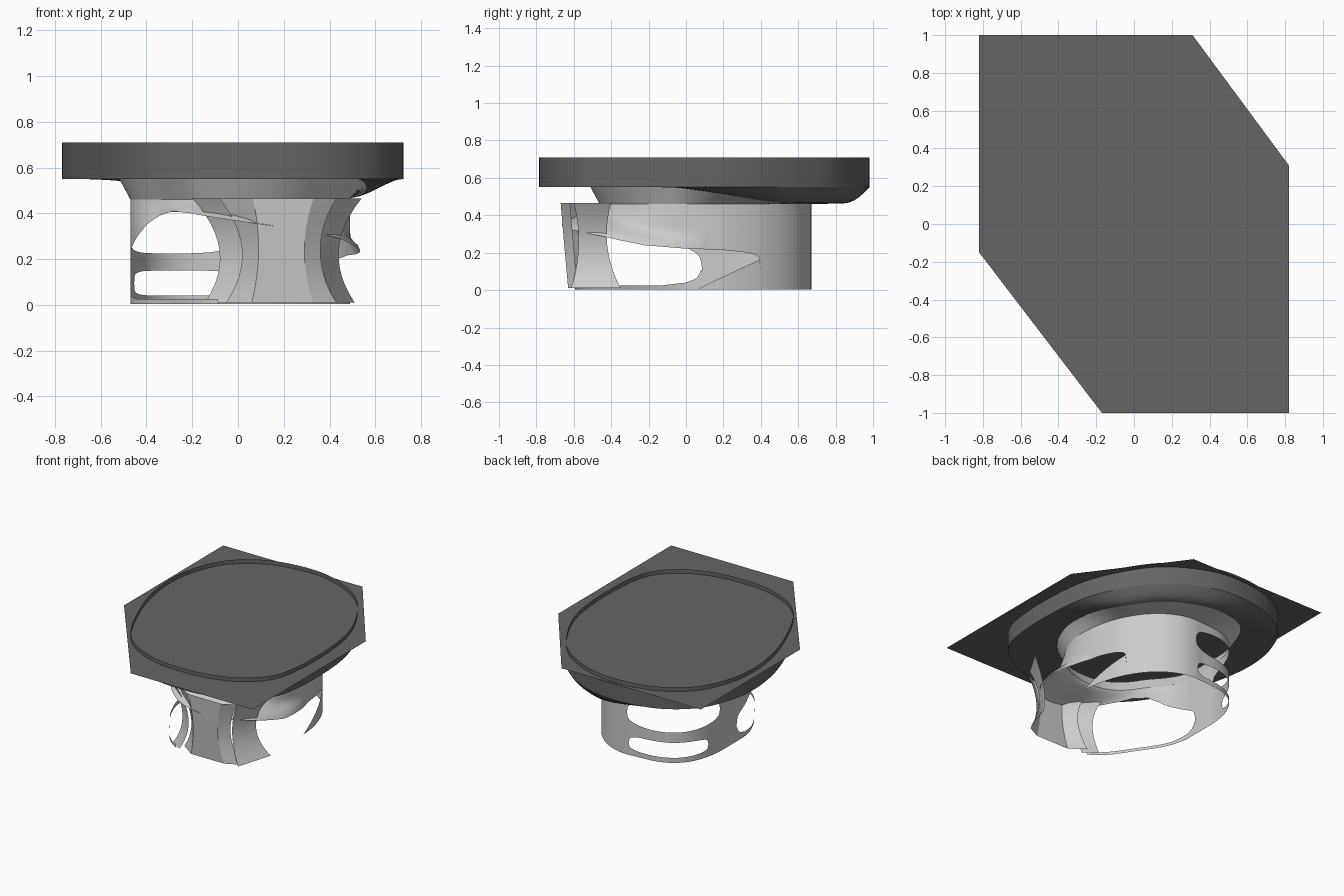
import bpy, bmesh
from math import sin, cos, pi, radians, atan2, hypot
from mathutils import Vector

if "Cube" in bpy.data.objects:
    bpy.data.objects.remove(bpy.data.objects["Cube"])

dark = bpy.data.materials.new("dark_grey")
dark.diffuse_color = (.13, .13, .13, 1)
dark.use_nodes = True
dark.node_tree.nodes["Principled BSDF"].inputs["Base Color"].default_value = dark.diffuse_color


def build(name, verts, faces, smooth=35, mat=None):
    me = bpy.data.meshes.new(name)
    me.from_pydata(verts, [], faces)
    bm = bmesh.new()
    bm.from_mesh(me)
    bmesh.ops.remove_doubles(bm, verts=bm.verts, dist=0.0002)
    bmesh.ops.recalc_face_normals(bm, faces=bm.faces)
    bm.to_mesh(me)
    bm.free()
    ob = bpy.data.objects.new(name, me)
    if mat:
        me.materials.append(mat)
    bpy.context.collection.objects.link(ob)
    bpy.context.view_layer.objects.active = ob
    ob.select_set(True)
    if smooth:
        bpy.ops.object.shade_smooth_by_angle(angle=radians(smooth))
    ob.select_set(False)
    return ob


def loft(name, rings, closed=True, smooth=35, mat=None):
    n = len(rings[0])
    verts = [p for r in rings for p in r]
    faces = []
    for j in range(len(rings) - 1):
        for i in range(n if closed else n - 1):
            k = (i + 1) % n
            faces.append((j*n + i, j*n + k, (j+1)*n + k, (j+1)*n + i))
    return build(name, verts, faces, smooth, mat)


def lerp_table(tab, t):
    if t <= tab[0][0]:
        return tab[0][1]
    for (a, u), (b, v) in zip(tab, tab[1:]):
        if t <= b:
            s = (t - a) / (b - a)
            return u + (v - u) * s
    return tab[-1][1]


def ease(v):
    v = max(0.0, min(1.0, v))
    return v * v * (3 - 2 * v)


# flat hexagonal sheet
hexa = [(-.82, 1), (-.82, -.15), (-.17, -1), (.82, -1), (.82, .31), (.31, 1)]
build("flat_sheet", [(x, y, .68) for x, y in hexa], [tuple(range(6))], 0, dark)

# rounded rim outline, sampled as radius by angle
OUT = [(-.1, .98), (.15, .935), (.4, .79), (.57, .56), (.68, .3), (.72, 0), (.71, -.35),
       (.65, -.55), (.5, -.69), (.3, -.765), (.07, -.785), (-.15, -.76), (-.37, -.66),
       (-.52, -.5), (-.65, -.23), (-.74, .05), (-.77, .33), (-.73, .57), (-.62, .78), (-.4, .93)]
CY = .06
polar = []
for i in range(len(OUT)):
    p0, p1, p2, p3 = (Vector(OUT[(i + k - 1) % len(OUT)]) for k in range(4))
    for s in range(8):
        u = s / 8
        p = .5 * (2*p1 + (p2 - p0)*u + (2*p0 - 5*p1 + 4*p2 - p3)*u*u
                  + (3*p1 - p0 - 3*p2 + p3)*u**3)
        polar.append((atan2(p.y - CY, p.x) % (2*pi), hypot(p.x, p.y - CY)))
polar.sort()
polar = [(polar[-1][0] - 2*pi, polar[-1][1])] + polar + [(polar[0][0] + 2*pi, polar[0][1])]


def outline(t):
    r = lerp_table(polar, t % (2*pi))
    return r * cos(t), CY + r * sin(t)


# collar opening: upper edge, lower edge and outward lip, by angle in degrees
HI = [(175, .13), (176, .175), (178, .2), (183, .23), (195, .30), (205, .355), (215, .39),
      (230, .41), (245, .40), (270, .365), (300, .325), (320, .29), (340, .24), (357, .222),
      (375, .215), (388, .2), (393, .185), (395, .165)]
LO = [(175, .13), (176, .09), (178, .06), (183, .04), (195, .025), (258, .025), (258.5, 0),
      (362, 0), (371, .05), (385, .12), (395, .165)]
LIP = [(215, 0), (240, .09), (270, .15), (300, .18), (320, .18), (340, .16), (355, .07), (368, 0)]


def neck(deg, z):
    # oval collar, fuller at back left, flatter at front left, drawn in at the front top
    t = radians(deg)
    ry = .64
    if sin(t) < 0:
        ry -= .15 * ease((z - .3) / .17)
    d = deg % 360
    k = 1 + .15 * ease(1 - abs(d - 137) / 42) - .11 * ease(1 - abs(d - 222) / 42)
    if z > .1:
        k += lerp_table(LIP, deg) * ease((lerp_table(HI, deg) + .09 - z) / .09)
    return (max(-.47, .01 + .48 * k * cos(t)), min(.67, .03 + ry * k * sin(t)), z)


N = 144
angs = [2*pi*i/N for i in range(N)]
loft("rim_wall", [[(*outline(t), z) for t in angs] for z in (.71, .63, .55)], mat=dark)


# underside: flat shelf at front and left, drooping fairing at the back right
def fairing(s):
    ring = []
    for t in angs:
        d = t * 180 / pi
        w = ease(1.25 * (1 - abs((d - 65 + 180) % 360 - 180) / 80))
        o = Vector((*outline(t), .55))
        n = Vector(neck(d, .46))
        c = Vector((.01, .03, .55))
        m = Vector((n.x, n.y, .55))
        m = m + (m - c) * .1
        low = n.lerp(Vector((o.x, o.y, .465)), .62)
        mid = m.lerp(low, w)
        if s <= 1:
            p = o.lerp(mid, s)
            p.z = .55 + (mid.z - .55) * (1 - (1 - s)**2)
        else:
            p = mid.lerp(n, s - 1)
        ring.append(p)
    return ring


loft("underside_shelf", [fairing(s) for s in (0, .2, .4, .6, .8, 1)], smooth=40, mat=dark)
loft("collar_flare", [fairing(s) for s in (1, 1.3, 1.6, 2)], smooth=40)


# collar with one large wraparound opening and two back windows
def window(d, a, b, z0, z1, n):
    u = abs(2 * (d - a) / (b - a) - 1)
    h = (1 - u**n)**(1/n) * (z1 - z0) / 2 if u < 1 else 0
    zc = (z0 + z1) / 2
    return zc - h, zc + h


def levels(d):
    if 175 <= d <= 395:
        a = (lerp_table(LO, d), lerp_table(HI, d))
        m = max(.31, (a[1] + .46) / 2)
        b = (m, m)
    else:
        a = window(d, 92, 150, .04, .15, 4)
        b = window(d, 90, 159, .225, .405, 3)
    return [(.003, max(.003, a[0])), (a[1], b[0]), (b[1], .46)]


COLS, ROWS = 480, 5
start = 60
verts, faces = [], []
for i in range(COLS + 1):
    d = start + 360 * i / COLS
    for lo, hi in levels(d):
        for j in range(ROWS + 1):
            verts.append(neck(d, lo + (hi - lo) * j / ROWS))
per = 3 * (ROWS + 1)
for i in range(COLS):
    for b in range(3):
        base = i * per + b * (ROWS + 1)
        if verts[base + ROWS][2] - verts[base][2] < .002 and \
           verts[base + per + ROWS][2] - verts[base + per][2] < .002:
            continue
        for j in range(ROWS):
            q = base + j
            faces.append((q, q + per, q + per + 1, q + 1))
build("collar_shell", verts, faces, 40)


# waisted front panel with two separate side wings, each from bottom, waist and top lines
def panel(name, bot, mid, top):
    rows = []
    for k in range(13):
        z = .01 + .455 * k / 12
        a, b, c = .01, .23, .465
        wb = (z - b)*(z - c)/((a - b)*(a - c))
        wm = (z - a)*(z - c)/((b - a)*(b - c))
        wt = (z - a)*(z - b)/((c - a)*(c - b))
        rows.append([(wb*p[0] + wm*q[0] + wt*r[0], wb*p[1] + wm*q[1] + wt*r[1], z)
                     for p, q, r in zip(bot, mid, top)])
    loft(name, rows, closed=False, smooth=18)


panel("left_wing", [(-.145, -.54), (-.05, -.61)], [(-.08, -.53), (.02, -.60)],
      [(-.20, -.52), (-.08, -.61)])
panel("front_panel", [(-.05, -.55), (.06, -.63), (.33, -.63), (.43, -.58)],
      [(.02, -.57), (.09, -.65), (.29, -.65), (.36, -.60)],
      [(-.08, -.59), (.065, -.67), (.33, -.67), (.43, -.62)])
panel("right_wing", [(.43, -.615), (.51, -.35)], [(.355, -.575), (.44, -.42)],
      [(.42, -.60), (.54, -.40)])
